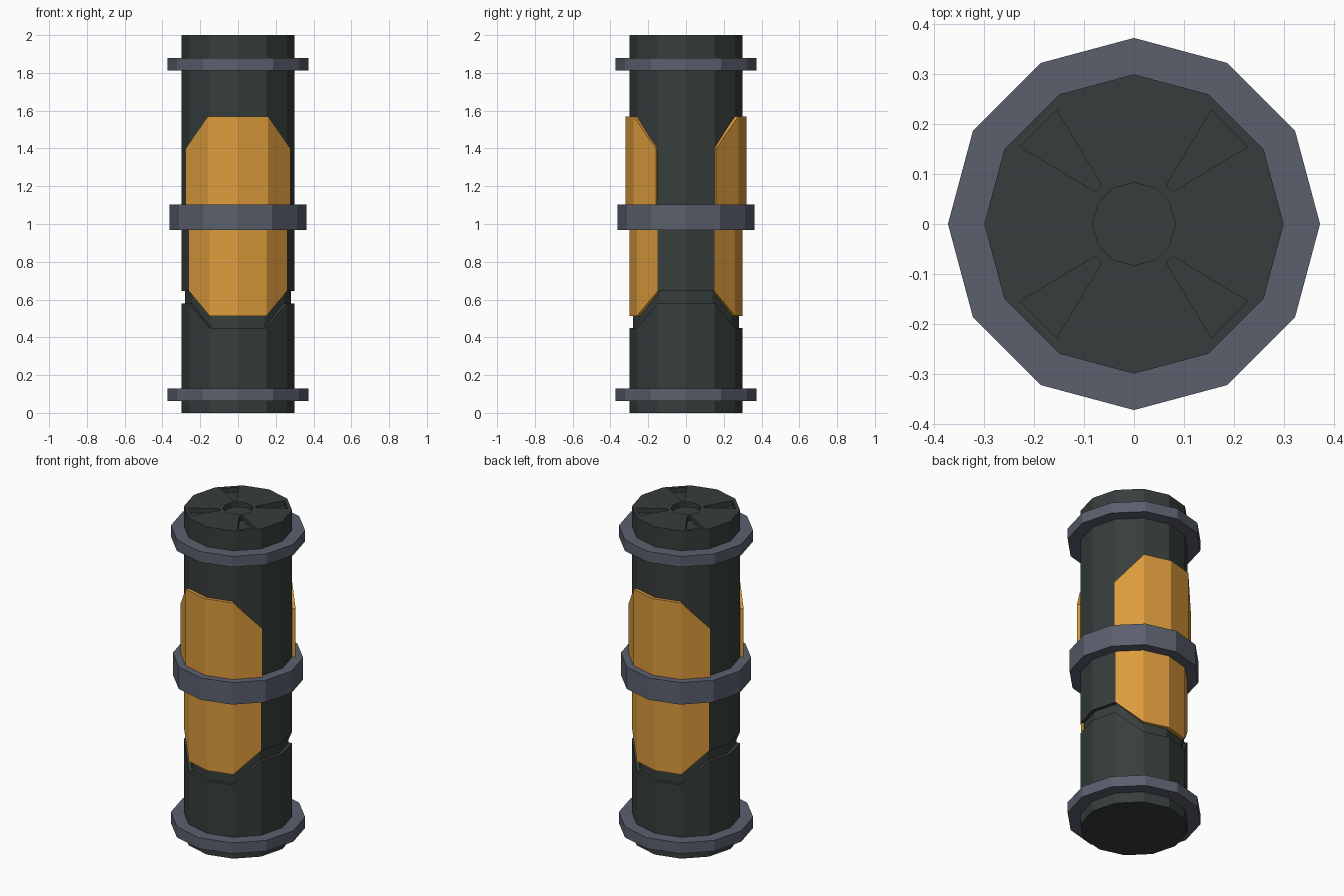
import bpy, bmesh, math

if "Cube" in bpy.data.objects:
    bpy.data.objects.remove(bpy.data.objects["Cube"])

N = 12  # sides of every prism, with a corner on the +x axis


def material(name, rgb):
    m = bpy.data.materials.new(name)
    m.diffuse_color = (*rgb, 1)
    m.use_nodes = True
    m.node_tree.nodes["Principled BSDF"].inputs["Base Color"].default_value = m.diffuse_color
    return m


DARK = material("dark green grey", (0.037, 0.048, 0.045))
STEEL = material("blue grey", (0.102, 0.117, 0.153))
ORANGE = material("orange", (0.716, 0.328, 0.045))


def finish(name, bm, mats):
    bmesh.ops.recalc_face_normals(bm, faces=bm.faces)
    me = bpy.data.meshes.new(name)
    bm.to_mesh(me)
    bm.free()
    for m in mats:
        me.materials.append(m)
    ob = bpy.data.objects.new(name, me)
    bpy.context.collection.objects.link(ob)
    return ob


def point(bm, r, k, z):
    a = math.radians(30 * k)
    return bm.verts.new((r * math.cos(a), r * math.sin(a), z))


def on_panel(k):
    """Corner k lies on the wide front or back of the body (not on a side)."""
    return k % 6 in (2, 3, 4)


def stepped(low, high):
    """Edge height that drops at the front and back and rises at the sides."""
    return lambda k: low if on_panel(k) else high


def lathe(name, profile, mats, closed=False, paint=None):
    """Turn (radius, height) pairs; height may depend on the corner."""
    bm = bmesh.new()
    loops = [[point(bm, r, k, z(k) if callable(z) else z) for k in range(N)]
             for r, z in profile]
    pairs = list(zip(loops, loops[1:]))
    if closed:
        pairs.append((loops[-1], loops[0]))
    for a, b in pairs:
        for k in range(N):
            f = bm.faces.new((a[k], a[(k + 1) % N], b[(k + 1) % N], b[k]))
            if paint:
                f.material_index = paint(k)
    if not closed:
        bm.faces.new(loops[0])
        bm.faces.new(loops[-1])
    return finish(name, bm, mats)


# lower body, recessed groove, and sleeve with flush orange panels
lathe("lower_body", [(0.3, 0), (0.3, stepped(0.45, 0.58)), (0.27, stepped(0.45, 0.58))], [DARK])
lathe("groove_core", [(0.28, 0.3), (0.28, 0.8)], [DARK])
lathe("middle_sleeve",
      [(0.27, stepped(0.513, 0.645)), (0.3, stepped(0.513, 0.645)), (0.3, 1.03), (0.27, 1.03)],
      [DARK, ORANGE], closed=True,
      paint=lambda k: 1 if on_panel(k) or on_panel(k + 1) else 0)

# upper body with recesses cut in the top
upper = lathe("upper_body", [(0.3, 1.03), (0.3, 2)], [DARK])
bm = bmesh.new()
outlines = [[(0.083 * math.cos(math.radians(30 * k)), 0.083 * math.sin(math.radians(30 * k)))
             for k in range(N)]]
slot = [(0.066, 0.08), (0.07, 0.07), (0.08, 0.066), (0.228, 0.155), (0.155, 0.228)]
for sx in (1, -1):
    for sy in (1, -1):
        outlines.append([(sx * x, sy * y) for x, y in slot])
for pts in outlines:
    lo = [bm.verts.new((x, y, 1.97)) for x, y in pts]
    hi = [bm.verts.new((x, y, 2.1)) for x, y in pts]
    bm.faces.new(lo)
    bm.faces.new(hi)
    for i in range(len(pts)):
        j = (i + 1) % len(pts)
        bm.faces.new((lo[i], lo[j], hi[j], hi[i]))
cutter = finish("top_cutter", bm, [DARK])
cutter.hide_render = True
mod = upper.modifiers.new("recesses", 'BOOLEAN')
mod.operation = 'DIFFERENCE'
mod.solver = 'EXACT'
mod.object = cutter
bpy.context.view_layer.objects.active = upper
upper.select_set(True)
bpy.ops.object.modifier_apply(modifier=mod.name)
bpy.data.objects.remove(cutter)

# raised upper panels, front and back
for side, start in (("back", 1), ("front", 7)):
    bm = bmesh.new()
    rows = []
    for k in range(start, start + 5):
        top = 1.57 if on_panel(k) else 1.40
        rows.append([point(bm, r, k, z) for r, z in
                     ((0.29, 1.04), (0.32, 1.04), (0.32, top), (0.29, top))])
    for a, b in zip(rows, rows[1:]):
        for i in range(4):
            j = (i + 1) % 4
            bm.faces.new((a[i], a[j], b[j], b[i]))
    bm.faces.new(rows[0])
    bm.faces.new(rows[-1])
    finish(side + "_raised_panel", bm, [ORANGE])

# rings
for name, r, z0, z1 in (("bottom_ring", 0.373, 0.064, 0.13),
                        ("middle_ring", 0.362, 0.969, 1.103),
                        ("top_ring", 0.373, 1.813, 1.879)):
    lathe(name, [(0.28, z0), (r, z0), (r, z1), (0.28, z1)], [STEEL], closed=True)
